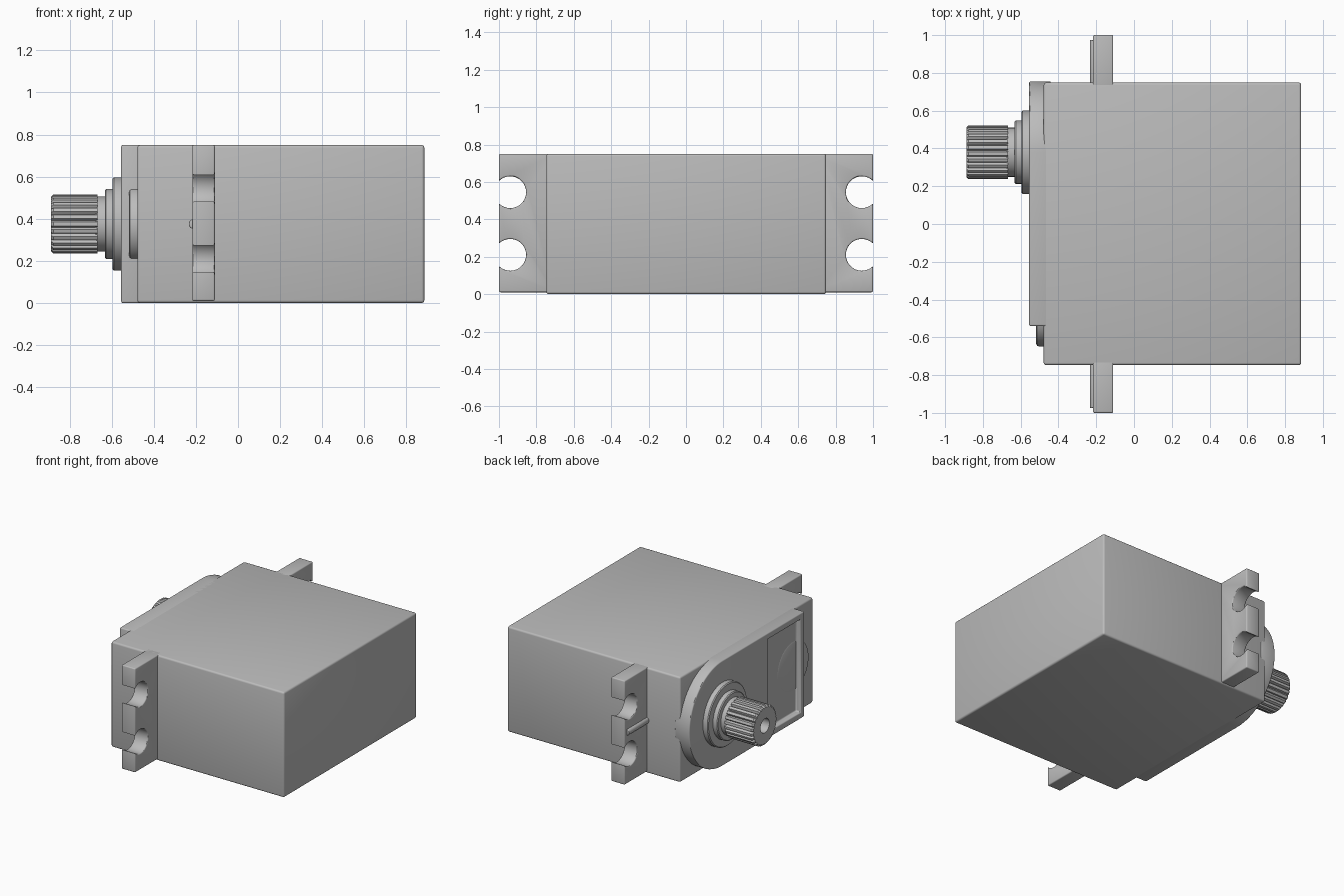
import bpy, bmesh
from math import sin, cos, pi, asin

cube = bpy.data.objects.get("Cube")
if cube:
    bpy.data.objects.remove(cube, do_unlink=True)

# Single grey plastic
grey = bpy.data.materials.new("grey_plastic")
grey.use_nodes = True
grey.diffuse_color = (0.5, 0.5, 0.5, 1)
grey.node_tree.nodes["Principled BSDF"].inputs["Base Color"].default_value = (0.5, 0.5, 0.5, 1)

HEIGHT = 0.75
MID = HEIGHT / 2
SHAFT_Y = 0.38


def finish(name, bm, bevel=0.0, cutter=None):
    """Turn a bmesh into an object, cut it, round its edges and shade it."""
    bmesh.ops.recalc_face_normals(bm, faces=bm.faces)
    mesh = bpy.data.meshes.new(name)
    bm.to_mesh(mesh)
    bm.free()
    mesh.materials.append(grey)
    obj = bpy.data.objects.new(name, mesh)
    bpy.context.collection.objects.link(obj)
    bpy.ops.object.select_all(action='DESELECT')
    obj.select_set(True)
    bpy.context.view_layer.objects.active = obj
    if cutter:
        cut = obj.modifiers.new("cut", 'BOOLEAN')
        cut.operation, cut.solver, cut.object = 'DIFFERENCE', 'EXACT', cutter
        bpy.ops.object.modifier_apply(modifier="cut")
        bpy.data.objects.remove(cutter, do_unlink=True)
    if bevel:
        mod = obj.modifiers.new("round", 'BEVEL')
        mod.width, mod.segments = bevel, 3
        mod.limit_method, mod.angle_limit = 'ANGLE', pi / 5
        bpy.ops.object.modifier_apply(modifier="round")
    bpy.ops.object.shade_smooth_by_angle(angle=pi / 6)
    return obj


def prism(name, outline, x0, x1, bevel=0.0, cutter=None):
    """Extrude a (y, z) outline along x."""
    bm = bmesh.new()
    face = bm.faces.new([bm.verts.new((x0, y, z)) for y, z in outline])
    new = bmesh.ops.extrude_face_region(bm, geom=[face])["geom"]
    verts = [v for v in new if isinstance(v, bmesh.types.BMVert)]
    bmesh.ops.translate(bm, verts=verts, vec=(x1 - x0, 0, 0))
    return finish(name, bm, bevel, cutter)


def rect(y0, y1, z0, z1):
    return [(y0, z0), (y1, z0), (y1, z1), (y0, z1)]


def arc(y, z, r, a0, a1, n):
    return [(y + r * cos(a0 + (a1 - a0) * i / n), z + r * sin(a0 + (a1 - a0) * i / n))
            for i in range(n + 1)]


def lathe(name, profile, y, n=64, teeth=0):
    """Revolve (x, radius, groove depth) rings around an axis along x."""
    bm = bmesh.new()
    rings = []
    for x, r, groove in profile:
        ring = []
        for i in range(n):
            a = 2 * pi * i / n
            rr = r - groove if teeth and i % (n // teeth) == 0 else r
            ring.append(bm.verts.new((x, y + rr * cos(a), MID + rr * sin(a))))
        rings.append(ring)
    for a, b in zip(rings, rings[1:]):
        for i in range(n):
            j = (i + 1) % n
            bm.faces.new((a[i], a[j], b[j], b[i]))
    bm.faces.new(rings[0])
    bm.faces.new(rings[-1])
    return finish(name, bm)


# Main case
prism("main_case", rect(-0.747, 0.749, 0, HEIGHT), -0.478, 0.885, 0.013)

# Raised gear cover: rounded around the shaft, with a shallow pocket
pocket = prism("pocket_cutter", rect(-0.5, -0.13, 0.045, HEIGHT - 0.045), -0.7, -0.515)
pocket.hide_render = True
cover = [(-0.54, HEIGHT), (-0.54, 0)] + arc(SHAFT_Y, MID, MID, -pi / 2, pi / 2, 40)
prism("gear_cover", cover, -0.555, -0.44, 0.008, pocket)

# Round boss half hidden by the cover
lathe("end_boss", [(-0.45, 0.18, 0), (-0.505, 0.18, 0), (-0.514, 0.176, 0), (-0.518, 0.165, 0)], -0.468)

# Mounting ears with open screw holes, each with a small rib
HOLE_R, HOLE_Y = 0.085, 0.94
mouth = asin(0.06 / HOLE_R)
for side, label in ((1, "back"), (-1, "front")):
    ear = [(0.7, 0.01), (1.0, 0.01)]
    for z in (0.21, 0.545):
        ear += arc(HOLE_Y, z, HOLE_R, 2 * pi - mouth, mouth, 24)
    ear += [(1.0, HEIGHT), (0.7, HEIGHT)]
    prism(label + "_mounting_ear", [(side * y, z) for y, z in ear], -0.217, -0.11, 0.011)

    bm = bmesh.new()
    section = [(-0.215 + 0.018 * cos(a), MID + 0.022 * sin(a))
               for a in (2 * pi * i / 20 for i in range(20))]
    face = bm.faces.new([bm.verts.new((x, side * 0.74, z)) for x, z in section])
    new = bmesh.ops.extrude_face_region(bm, geom=[face])["geom"]
    bmesh.ops.translate(bm, verts=[v for v in new if isinstance(v, bmesh.types.BMVert)],
                        vec=(0, side * 0.235, 0))
    finish(label + "_ear_rib", bm, 0.005)

# Stepped collar under the output shaft
steps = []
for x0, x1, r in ((-0.54, -0.595, 0.222), (-0.595, -0.632, 0.167), (-0.632, -0.68, 0.13)):
    steps += [(x0, r, 0), (x1 + 0.006, r, 0), (x1, r - 0.006, 0)]
lathe("shaft_collar", steps, SHAFT_Y)

# Splined output shaft with a screw hole in its end
lathe("splined_shaft", [(-0.668, 0.141, 0.016), (-0.877, 0.141, 0.016), (-0.888, 0.13, 0.006),
                        (-0.888, 0.05, 0), (-0.72, 0.05, 0)], SHAFT_Y, 100, 25)
